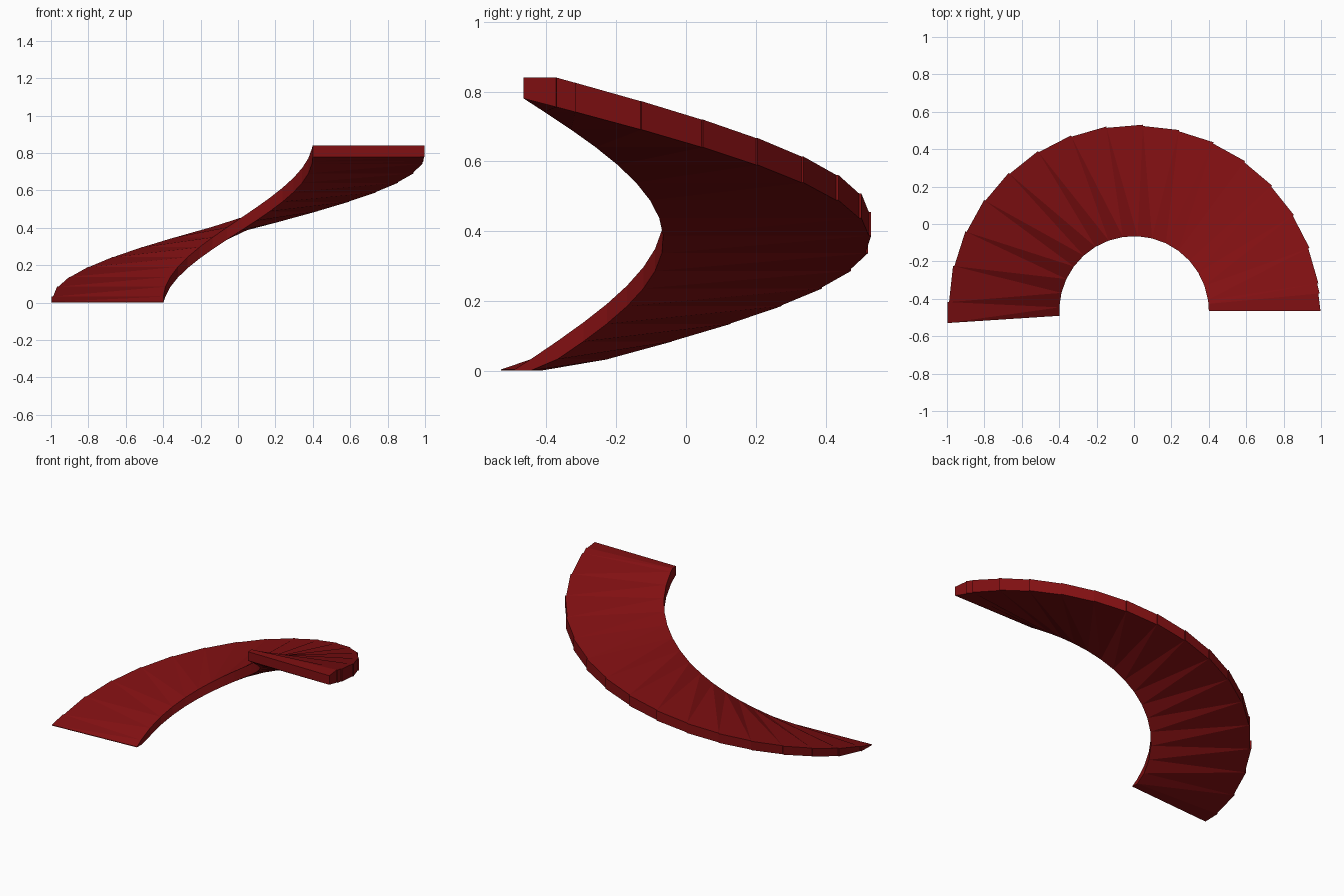
import bpy, bmesh
from math import radians, cos, sin

cube = bpy.data.objects.get("Cube")
if cube:
    bpy.data.objects.remove(cube, do_unlink=True)

INNER, OUTER, STEP = 0.4, 1.0, 11.25
CENTER_Y = -0.465
LAST = 183.7

red = bpy.data.materials.new("dark red")
red.use_nodes = True
colour = (0.22, 0.005, 0.006, 1)
red.diffuse_color = colour
red.node_tree.nodes["Principled BSDF"].inputs["Base Color"].default_value = colour


def top_z(a):
    return min(0.84, max(0.004, 0.84 - 0.0047 * (a - 5.4)))


def bottom_z(a):
    return max(0.0, 0.78 - 0.0045 * a)


def section(bm, a, outer):
    """Inner top, outer top, outer bottom, inner bottom at one angle."""
    t = radians(a)
    return [bm.verts.new((r * cos(t), CENTER_Y + r * sin(t), z))
            for r, z in ((INNER, top_z(a)), (outer, top_z(a)),
                         (outer, bottom_z(a)), (INNER, bottom_z(a)))]


# Angles where the ramp segments meet
angles = [0, 5.4, 8.5]
while angles[-1] + STEP < LAST:
    angles.append(angles[-1] + STEP)
angles.append(LAST)

# Wedge segments, each slightly proud of the next along the outer rim
bm = bmesh.new()
for a, b in zip(angles, angles[1:]):
    s = section(bm, a, OUTER - 0.003)
    e = section(bm, b, OUTER - (0.01 if b < LAST else 0))
    for i in range(4):
        j = (i + 1) % 4
        bm.faces.new((s[i], s[j], e[j]))
        bm.faces.new((s[i], e[j], e[i]))
    bm.faces.new(s[::-1])
    bm.faces.new(e)
bmesh.ops.recalc_face_normals(bm, faces=bm.faces)

mesh = bpy.data.meshes.new("curved_ramp")
bm.to_mesh(mesh)
bm.free()
mesh.materials.append(red)
ramp = bpy.data.objects.new("curved_ramp", mesh)
bpy.context.collection.objects.link(ramp)
